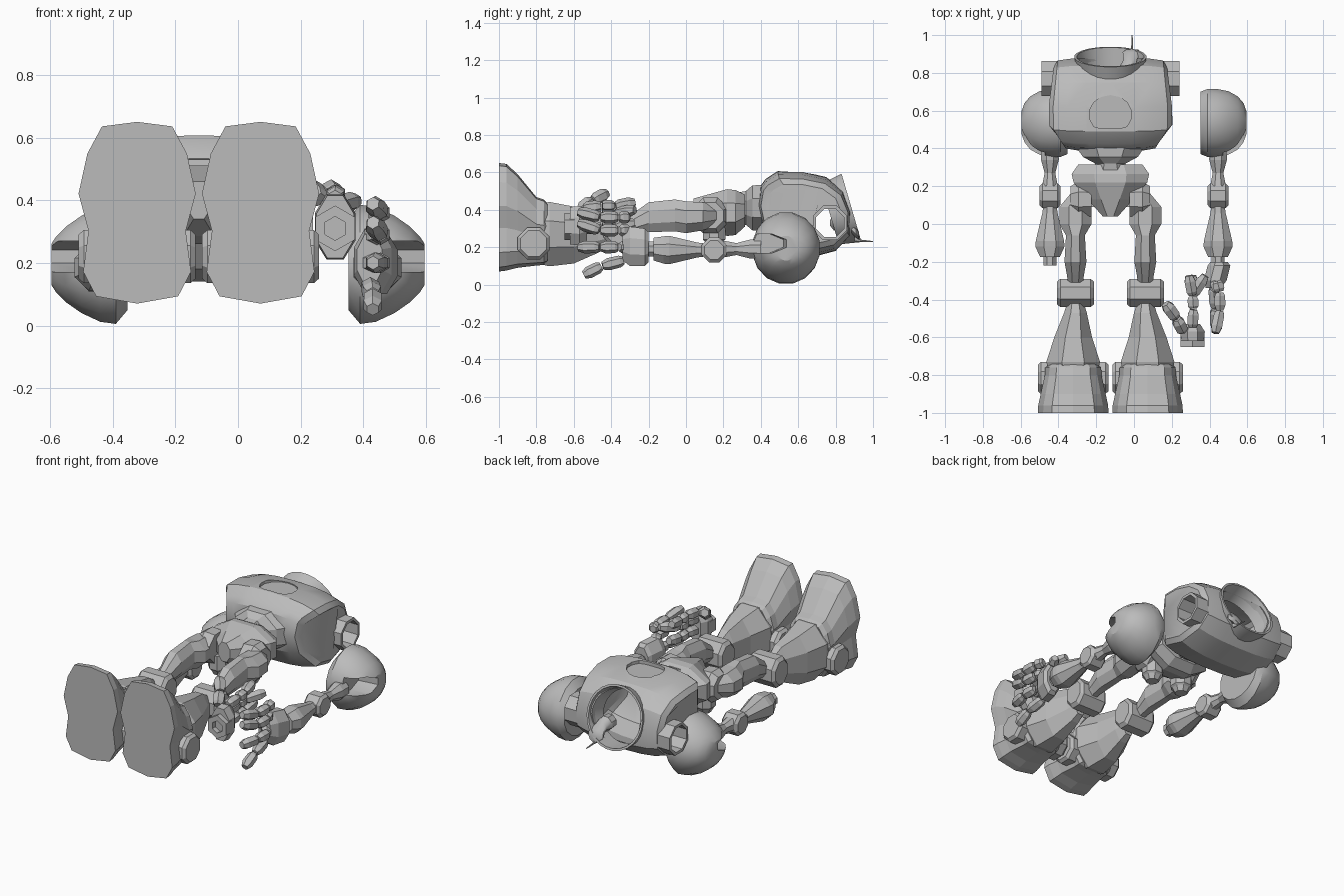
import bpy, bmesh, math
from mathutils import Vector

if "Cube" in bpy.data.objects:
    bpy.data.objects.remove(bpy.data.objects["Cube"])

GREY = (0.5, 0.5, 0.5, 1)
grey = bpy.data.materials.new("plain_grey")
grey.use_nodes = True
grey.diffuse_color = GREY
grey.node_tree.nodes["Principled BSDF"].inputs["Base Color"].default_value = GREY
C = -0.125  # middle of the body


def skin(name, rings, closed=False, smooth=0):
    """Join rings of points into a capped solid, or a closed tube wall."""
    bm = bmesh.new()
    rows = [[bm.verts.new(p) for p in ring] for ring in rings]
    n = len(rows[0])
    pairs = list(zip(rows, rows[1:]))
    if closed:
        pairs.append((rows[-1], rows[0]))
    else:
        bm.faces.new(rows[0])
        bm.faces.new(rows[-1])
    for a, b in pairs:
        for i in range(n):
            j = (i + 1) % n
            bm.faces.new((a[i], a[j], b[j], b[i]))
    bmesh.ops.recalc_face_normals(bm, faces=bm.faces)
    mesh = bpy.data.meshes.new(name)
    bm.to_mesh(mesh)
    bm.free()
    mesh.materials.append(grey)
    ob = bpy.data.objects.new(name, mesh)
    bpy.context.collection.objects.link(ob)
    if smooth:
        shade(ob, smooth)
    return ob


def shade(ob, angle):
    bpy.ops.object.select_all(action='DESELECT')
    ob.select_set(True)
    bpy.context.view_layer.objects.active = ob
    bpy.ops.object.shade_smooth_by_angle(angle=math.radians(angle))


def polygon(n):
    """Regular outline whose flat sides touch the unit square."""
    k = 1 / math.cos(math.pi / n)
    return [(k * math.cos((i + .5) * 2 * math.pi / n), k * math.sin((i + .5) * 2 * math.pi / n)) for i in range(n)]


def loft(name, axis, sections, outline=None, smooth=0):
    """Sections are (position on axis, centre 1, centre 2, half size 1, half size 2)."""
    rings = []
    for t, a, b, ha, hb in sections:
        pts = [(a + u * ha, b + v * hb) for u, v in outline or polygon(8)]
        order = {'x': lambda p: (t, p[0], p[1]), 'y': lambda p: (p[0], t, p[1]), 'z': lambda p: (p[0], p[1], t)}
        rings.append([order[axis](p) for p in pts])
    return skin(name, rings, smooth=smooth)


def basis(direction):
    d = Vector(direction).normalized()
    u = d.cross(Vector((0, 0, 1))).normalized()
    return d, u, u.cross(d)


def tube(name, start, direction, length, r0, r1, wall, n):
    d, u, v = basis(direction)
    rings = []
    for t, r in ((0, r0), (length, r1), (length, r1 - wall), (0, r0 - wall)):
        rings.append([Vector(start) + d * t + (u * a + v * b) * r for a, b in polygon(n)])
    return skin(name, rings, closed=True, smooth=25 if n > 8 else 0)


def segment(name, start, end, r):
    """Finger bone with bevelled ends."""
    a, b = Vector(start), Vector(end)
    d, u, v = basis(b - a)
    rings = []
    for t, k in ((0.03, .75), (.2, 1.1), (.7, 1.15), (.97, .75)):
        rings.append([a.lerp(b, t) + (u * p + v * q) * r * k for p, q in polygon(6)])
    return skin(name, rings)


def cut(ob, cutters):
    for c in cutters:
        mod = ob.modifiers.new("cut", 'BOOLEAN')
        mod.operation, mod.solver, mod.object = 'DIFFERENCE', 'EXACT', c
    bpy.context.view_layer.update()
    result = bpy.data.meshes.new_from_object(ob.evaluated_get(bpy.context.evaluated_depsgraph_get()))
    ob.modifiers.clear()
    ob.data = result
    for c in cutters:
        bpy.data.objects.remove(c)


# Hollow barrel torso, lying on its back
SIDE = [(.385, .43), (.4, .53), (.425, .565), (.49, .607), (.62, .605), (.75, .575), (.84, .5),
        (.88, .39), (.875, .26), (.8, .18), (.65, .14), (.5, .18), (.41, .3)]
# Along the barrel: position, depth scale, height scale
SPAN = [(0, 1, 1), (.4, .995, .985), (.7, .98, .93), (.93, .94, .83), (1, .8, .7)]
SPAN = [(-f, s, h) for f, s, h in SPAN[:0:-1]] + SPAN


def half_width(y):
    return .30 + .03 * min(1, (.88 - y) / .3) if y > .5 else .33 - .65 * (.5 - y)


def barrel(name, scale):
    rings = []
    for f, s, h in SPAN:
        rings.append([(C + f * scale * half_width(y), .64 + (y - .64) * s * scale, .37 + (z - .37) * h * scale) for y, z in SIDE])
    return skin(name, rings)


torso = barrel("torso", 1)
NECK, UP = Vector((C, .885, .41)), Vector((0, .96, .28))
d, u, v = basis(UP)
neck_hole = skin("neck_hole", [[NECK + d * t + (u * a + v * b) * .165 for a, b in polygon(24)] for t in (-.15, .2)])
socket_hole = loft("socket_hole", 'x', [(C - .5, .77, .33, .08, .08), (C + .5, .77, .33, .08, .08)])
hatch = [(a, max(b, -.75)) for a, b in polygon(14)]
hatch_hole = loft("hatch_hole", 'z', [(.585, C, .58, .11, .1), (.7, C, .58, .11, .1)], hatch)
cut(torso, [barrel("torso_inside", .86), neck_hole, socket_hole, hatch_hole])
shade(torso, 25)

# Neck collar and shoulder sockets
tube("neck_collar", NECK - d * .12, UP, .12, .168, .19, .013, 24)
for side, word in ((-1, "right"), (1, "left")):
    tube(word + "_socket", (C + side * .27, .77, .33), (side, 0, 0), .095, .092, .092, .017, 8)

# Small sensor with an antenna inside the collar
loft("sensor", 'y', [(.77, -.03, .33, .015, .015), (.79, -.03, .33, .04, .04), (.84, -.03, .33, .043, .043),
                     (.87, -.02, .32, .035, .03), (.91, -.01, .28, .05, .03), (.925, -.01, .26, .03, .02)], smooth=40)
loft("antenna", 'y', [(.9, -.01, .25, .012, .02), (.93, -.01, .235, .005, .006), (1, -.01, .23, .003, .003)])

# Waist and pelvis
loft("waist", 'y', [(.26, C, .4, .1, .09), (.32, C, .41, .08, .09), (.355, C, .41, .145, .12), (.42, C, .41, .19, .125)])
loft("pelvis", 'y', [(.04, C, .4, .04, .06), (.13, C, .385, .12, .1), (.22, C, .385, .195, .125),
                     (.265, C, .385, .205, .12), (.315, C, .395, .17, .085)])

# Legs and boots
SOLE = [(0, 1), (.6, .95), (.85, .65), (1, .21), (.83, -.2), (.92, -.65), (.7, -.92), (0, -1)]
SOLE += [(-a, b) for a, b in SOLE[-2:0:-1]]
for side, word in ((-1, "right"), (1, "left")):
    x, f = C + side * .185, C + side * .197
    loft(word + "_hip_stub", 'z', [(.2, C + side * .11, .15, .035, .035), (.23, C + side * .11, .15, .05, .05),
                                   (.24, C + side * .11, .15, .06, .06), (.33, C + side * .11, .15, .06, .06)])
    loft(word + "_hip_joint", 'x', [(C + side * t, .13, .37, r, r) for t, r in ((.1, .09), (.17, .095), (.21, .07))])
    loft(word + "_thigh", 'y', [(.18, x - side * .03, .37, .04, .05), (.09, x, .365, .085, .075), (0, x, .36, .085, .085),
                                (-.06, x, .37, .05, .085), (-.2, x, .36, .058, .08), (-.27, x, .33, .045, .06), (-.31, x, .31, .04, .05)])
    loft(word + "_knee", 'x', [(x - .098, -.365, .29, .06, .07), (x - .08, -.365, .29, .075, .09),
                               (x + .08, -.365, .29, .075, .09), (x + .098, -.365, .29, .06, .07)])
    loft(word + "_shin", 'y', [(-.42, x, .28, .045, .08), (-.47, x, .28, .06, .11), (-.6, f, .265, .1, .152),
                               (-.73, f, .27, .142, .172), (-.76, f, .27, .135, .165)])
    loft(word + "_boot", 'y', [(-.74, f, .275, .13, .16), (-.76, f, .28, .148, .175), (-.8, f, .285, .15, .183), (-.9, f, .34, .172, .25),
                               (-.96, f, .36, .185, .285), (-1, f, .36, .187, .29)], SOLE)
    loft(word + "_ankle_pin", 'x', [(f + t, -.815, .22, r, r) for t, r in ((-.187, .07), (-.17, .085), (.17, .085), (.187, .07))])

# Detached arms, mirrored about the origin
DOME = ((.352, .165, .145), (.39, .18, .19), (.44, .18, .183), (.5, .168, .155), (.55, .14, .12), (.58, .105, .09), (.596, .06, .065))
for side, word in ((-1, "right"), (1, "left")):
    dome = loft(word + "_shoulder", 'x', [(side * t, .535, .195, hy, hz) for t, hy, hz in DOME], polygon(16))
    slot = loft("slot", 'x', [(side * .47, .4, .22, .12, .05), (side * .7, .42, .22, .13, .05)])
    cut(dome, [slot])
    shade(dome, 28)
    a = side * .445
    loft(word + "_upper_arm", 'y', [(.4, a, .19, .045, .05), (.34, a, .19, .047, .05), (.27, a, .19, .028, .032), (.2, a, .19, .042, .045)])
    loft(word + "_elbow", 'x', [(a + t, .15, .185, r, r) for t, r in ((-.055, .05), (-.04, .066), (.04, .066), (.055, .05))])
    loft(word + "_forearm", 'y', [(.1, a, .185, .035, .035), (.06, a, .185, .04, .04), (-.09, a, .185, .075, .076),
                                  (-.12, a, .185, .077, .073), (-.175, a, .19, .052, .06)])
    loft(word + "_wrist", 'y', [(-.16, a, .19, .035, .04), (-.22, a, .19, .035, .04)])


def finger(name, points, r=.025):
    for i, (p, q) in enumerate(zip(points, points[1:])):
        segment(f"{name}_{i + 1}", p, q, r)


# Left hand beside the left wrist
loft("left_palm", 'y', [(-.2, .45, .2, .045, .08), (-.22, .45, .2, .06, .1), (-.3, .43, .205, .06, .105), (-.34, .42, .21, .04, .08)])
finger("left_thumb", [(.42, -.33, .13), (.43, -.45, .1), (.43, -.55, .05)])
for i, (z, lift) in enumerate(((.2, 0), (.29, .04), (.36, .03))):
    finger(f"left_finger_{i + 1}", [(.40 + .02 * i, -.3, z), (.455, -.36, z), (.455, -.46, z), (.43, -.58, z + lift)])

# Right hand lying between the left wrist and the left boot
tube("right_palm", (.31, -.65, .31), (0, 1, 0), .08, .063, .063, .03, 6)
loft("right_palm_back", 'y', [(-.62, .31, .315, .06, .1), (-.57, .31, .315, .065, .105), (-.53, .31, .32, .04, .085)])
finger("right_thumb", [(.26, -.57, .4), (.225, -.5, .45), (.165, -.42, .49)], .028)
for i, (x, z) in enumerate(((.29, .42), (.38, .38), (.31, .31))):
    finger(f"right_finger_{i + 1}", [(.31, -.55, z - .01), (.315, -.45, z), (.31, -.38, z), (x, -.27, z + .02)])
